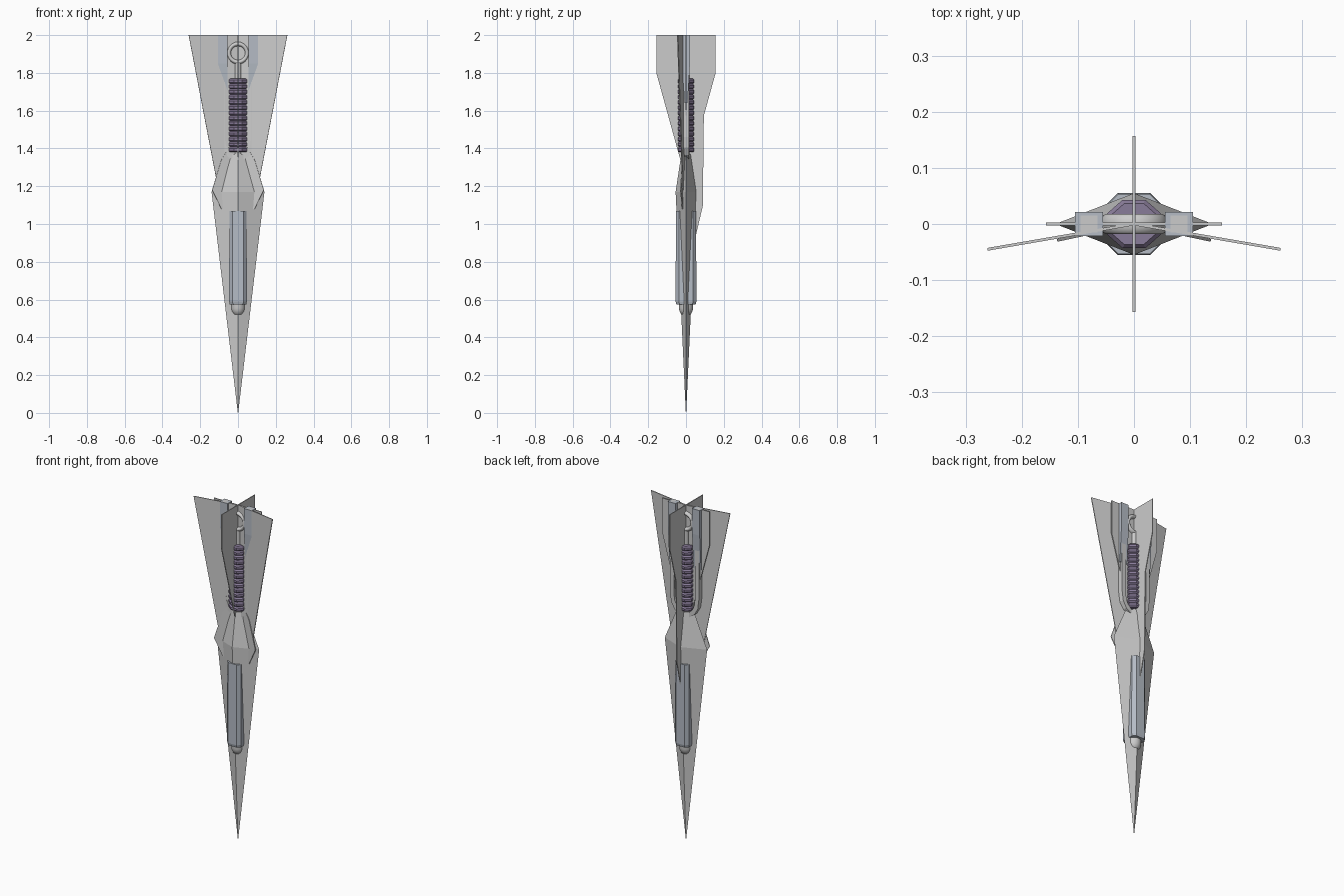
import bpy, bmesh
from math import radians, sin, cos, pi
from mathutils import Matrix

if "Cube" in bpy.data.objects:
    bpy.data.objects.remove(bpy.data.objects["Cube"])


def material(name, rgb):
    m = bpy.data.materials.new(name)
    m.diffuse_color = (*rgb, 1)
    m.use_nodes = True
    m.node_tree.nodes["Principled BSDF"].inputs["Base Color"].default_value = m.diffuse_color
    return m


PURPLE = material("grip_purple", (0.25, 0.2, 0.32))
BLUE = material("blue_grey", (0.46, 0.5, 0.56))


def finish(name, bm, mat=None, smooth=None):
    bmesh.ops.recalc_face_normals(bm, faces=bm.faces)
    me = bpy.data.meshes.new(name)
    bm.to_mesh(me)
    bm.free()
    ob = bpy.data.objects.new(name, me)
    bpy.context.collection.objects.link(ob)
    if mat:
        me.materials.append(mat)
    if smooth:
        for o in bpy.context.selected_objects:
            o.select_set(False)
        ob.select_set(True)
        bpy.context.view_layer.objects.active = ob
        bpy.ops.object.shade_smooth_by_angle(angle=radians(smooth))
    return ob


def loft(name, rings, mat=None, smooth=None):
    """Skin a list of equal-length closed rings and cap both ends."""
    bm = bmesh.new()
    rs = [[bm.verts.new(p) for p in r] for r in rings]
    for a, b in zip(rs, rs[1:]):
        for i in range(len(a)):
            j = (i + 1) % len(a)
            bm.faces.new((a[i], a[j], b[j], b[i]))
    bm.faces.new(rs[0])
    bm.faces.new(rs[-1])
    return finish(name, bm, mat, smooth)


def plate(name, profile, degrees, thick=0.005):
    """Thin upright plate: profile of (radius, z) turned about the z axis."""
    rot = Matrix.Rotation(radians(degrees), 3, 'Z')
    ob = loft(name, [[(r, y, z) for r, z in profile]
                     for y in (-thick / 2, thick / 2)])
    ob.data.transform(rot.to_4x4())
    return ob


def ellipse(rx, ry, z, n, turn=0.0):
    return [(rx * cos(2 * pi * i / n + turn), ry * sin(2 * pi * i / n + turn), z)
            for i in range(n)]


# Diamond-section blade, widest at the shoulder
loft("blade", [ellipse(rx, ry, z, 4) for rx, ry, z in
               ((0.001, 0.001, 0), (0.14, 0.055, 1.17), (0.055, 0.025, 1.37))])

# Chamfered housing set into the blade, with a rounded nose
w, d, c = 0.047, 0.055, 0.018
octo = [(w, -d + c), (w, d - c), (w - c, d), (c - w, d),
        (-w, d - c), (-w, c - d), (c - w, -d), (w - c, -d)]
loft("blade_housing", [[(x * s, y * s, z) for x, y in octo] for z, s in
                       ((0.575, 0.93), (0.59, 1), (1.07, 0.97))], BLUE)
loft("housing_nose", [ellipse(r, r, z, 24) for r, z in
                      ((0.012, 0.515), (0.026, 0.522), (0.035, 0.54),
                       (0.038, 0.555), (0.038, 0.59))], smooth=40)

# Ribbed eight-sided grip
grip, ribs = [], 14
step = 0.39 / ribs
for i in range(ribs):
    z = 1.38 + i * step
    for f, r in ((0.0, 0.045), (0.25, 0.053), (0.7, 0.053), (0.98, 0.045)):
        grip.append(ellipse(r, r * 0.88, z + f * step, 8, pi / 8))
loft("grip", grip, PURPLE)

# Neck and ring pommel
loft("neck", [ellipse(0.018, 0.018, z, 20) for z in (1.36, 1.86)], smooth=40)
bpy.ops.mesh.primitive_torus_add(major_radius=0.048, minor_radius=0.012,
                                 major_segments=36, minor_segments=14,
                                 location=(0, 0, 1.905), rotation=(pi / 2, 0, 0))
ring = bpy.context.object
ring.name = "pommel_ring"
ring.scale.z = 1.55
bpy.ops.object.shade_smooth_by_angle(angle=radians(40))

# Swept wings, leaf fins and side cradle arms
wing = [(0, 2), (0.265, 2), (0.107, 1.19), (0.095, 1.17), (0, 1.17)]
leaf = [(0.04, 1.42), (0.09, 1.34), (0.14, 1.18), (0.09, 1.08), (0.04, 1.08)]
arm = [((0.065, 2), (0.095, 2)), ((0.07, 1.7), (0.095, 1.7)),
       ((0.07, 1.46), (0.095, 1.46)), ((0.065, 1.42), (0.088, 1.405)),
       ((0.052, 1.39), (0.066, 1.365)), ((0.03, 1.37), (0.03, 1.34))]
for side, s in (("left", -1), ("right", 1)):
    base = 0 if s > 0 else 180
    plate(side + "_wing", wing, base - 9.8 * s)
    plate(side + "_leaf_fin", leaf, base - 12 * s)
    loft(side + "_cradle_arm",
         [[(a[0] * s, -0.015, a[1]), (b[0] * s, -0.015, b[1]),
           (b[0] * s, 0.015, b[1]), (a[0] * s, 0.015, a[1])] for a, b in arm])
    # Wedge-ended block at the top of each arm
    loft(side + "_arm_block",
         [[(s * x, y * h, z) for x, y in ((0.055, -1), (0.105, -1), (0.105, 1), (0.055, 1))]
          for z, h in ((1.64, 0.008), (1.85, 0.021), (2, 0.021))], BLUE)

# Four tail fins in a cross
fin = [(0, 2), (0.157, 2), (0.157, 1.8), (0.03, 1.34), (0, 1.34)]
for name, a in (("right", 0), ("back", 90), ("left", 180), ("front", 270)):
    plate(name + "_tail_fin", fin, a)

# Long keel running down the back of the blade
plate("back_keel", [(0.03, 1.6), (0.095, 1.6), (0.092, 1.4), (0.09, 1.1),
                    (0.05, 0.93), (0.03, 0.93)], 90)
